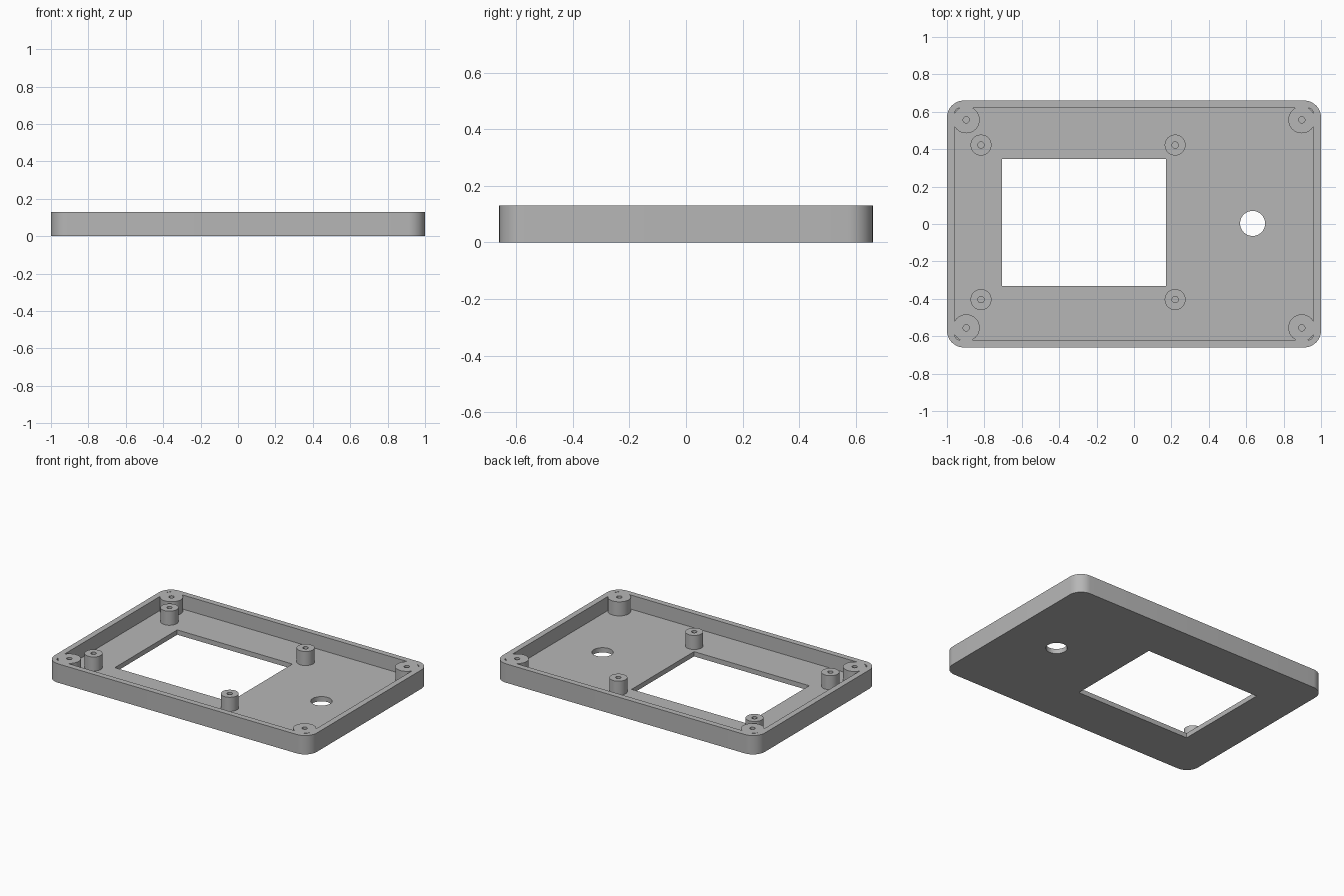
import bpy
import bmesh
from math import cos, sin, pi

HEIGHT, FLOOR, WALL = 0.13, 0.033, 0.04
HALF_X, HALF_Y = 1.0, 0.66

if "Cube" in bpy.data.objects:
    bpy.data.objects.remove(bpy.data.objects["Cube"], do_unlink=True)

grey = bpy.data.materials.new("grey_plastic")
grey.use_nodes = True
colour = (0.47, 0.47, 0.47, 1)
grey.diffuse_color = colour
grey.node_tree.nodes["Principled BSDF"].inputs["Base Color"].default_value = colour


def prism(name, outline, z0, z1):
    """Extrude a closed outline from z0 to z1."""
    bm = bmesh.new()
    base = bm.faces.new([bm.verts.new((x, y, z0)) for x, y in outline])
    top = bmesh.ops.extrude_face_region(bm, geom=[base])["geom"]
    verts = [v for v in top if isinstance(v, bmesh.types.BMVert)]
    bmesh.ops.translate(bm, verts=verts, vec=(0, 0, z1 - z0))
    bmesh.ops.recalc_face_normals(bm, faces=bm.faces)
    mesh = bpy.data.meshes.new(name)
    bm.to_mesh(mesh)
    bm.free()
    mesh.materials.append(grey)
    obj = bpy.data.objects.new(name, mesh)
    bpy.context.collection.objects.link(obj)
    return obj


def circle(x, y, r, n=40):
    return [(x + r * cos(2 * pi * i / n), y + r * sin(2 * pi * i / n)) for i in range(n)]


def rounded_rect(hx, hy, r, steps=10):
    points = []
    for k, (sx, sy) in enumerate([(1, 1), (-1, 1), (-1, -1), (1, -1)]):
        for i in range(steps + 1):
            a = pi / 2 * (k + i / steps)
            points.append((sx * (hx - r) + r * cos(a), sy * (hy - r) + r * sin(a)))
    return points


def subtract(target, cutter):
    """Cut one solid out of another and discard the cutter."""
    cutter.hide_render = True
    mod = target.modifiers.new("cut", "BOOLEAN")
    mod.operation, mod.solver, mod.object = "DIFFERENCE", "EXACT", cutter
    bpy.context.view_layer.objects.active = target
    bpy.ops.object.modifier_apply(modifier=mod.name)
    bpy.data.objects.remove(cutter, do_unlink=True)


# Screw posts: four in the case corners, four around the screen window
posts = [(x, y, 0.072) for x in (-0.897, 0.897) for y in (-0.555, 0.557)]
posts += [(x, y, 0.056) for x in (-0.818, 0.22) for y in (-0.404, 0.422)]

# Tray with rounded corners; the cavity leaves the posts standing
tray = prism("case_tray", rounded_rect(HALF_X, HALF_Y, 0.09), 0, HEIGHT)
cavity = prism("cavity", rounded_rect(HALF_X - WALL, HALF_Y - WALL, 0.03), FLOOR, HEIGHT + 0.1)
for x, y, r in posts:
    subtract(cavity, prism("post", circle(x, y, r), 0, HEIGHT + 0.2))
subtract(tray, cavity)

# Blind screw holes down the posts
for x, y, r in posts:
    subtract(tray, prism("screw_hole", circle(x, y, 0.017, 24), FLOOR, HEIGHT + 0.1))

# Screen window and round button hole through the floor
window = [(-0.707, -0.332), (0.171, -0.332), (0.171, 0.348), (-0.707, 0.348)]
subtract(tray, prism("window", window, -0.1, HEIGHT))
subtract(tray, prism("button_hole", circle(0.634, 0.003, 0.067), -0.1, HEIGHT))

# Smooth the round walls, keep the rims sharp
bpy.ops.object.select_all(action="DESELECT")
tray.select_set(True)
bpy.context.view_layer.objects.active = tray
bpy.ops.object.shade_smooth_by_angle(angle=pi / 6)
